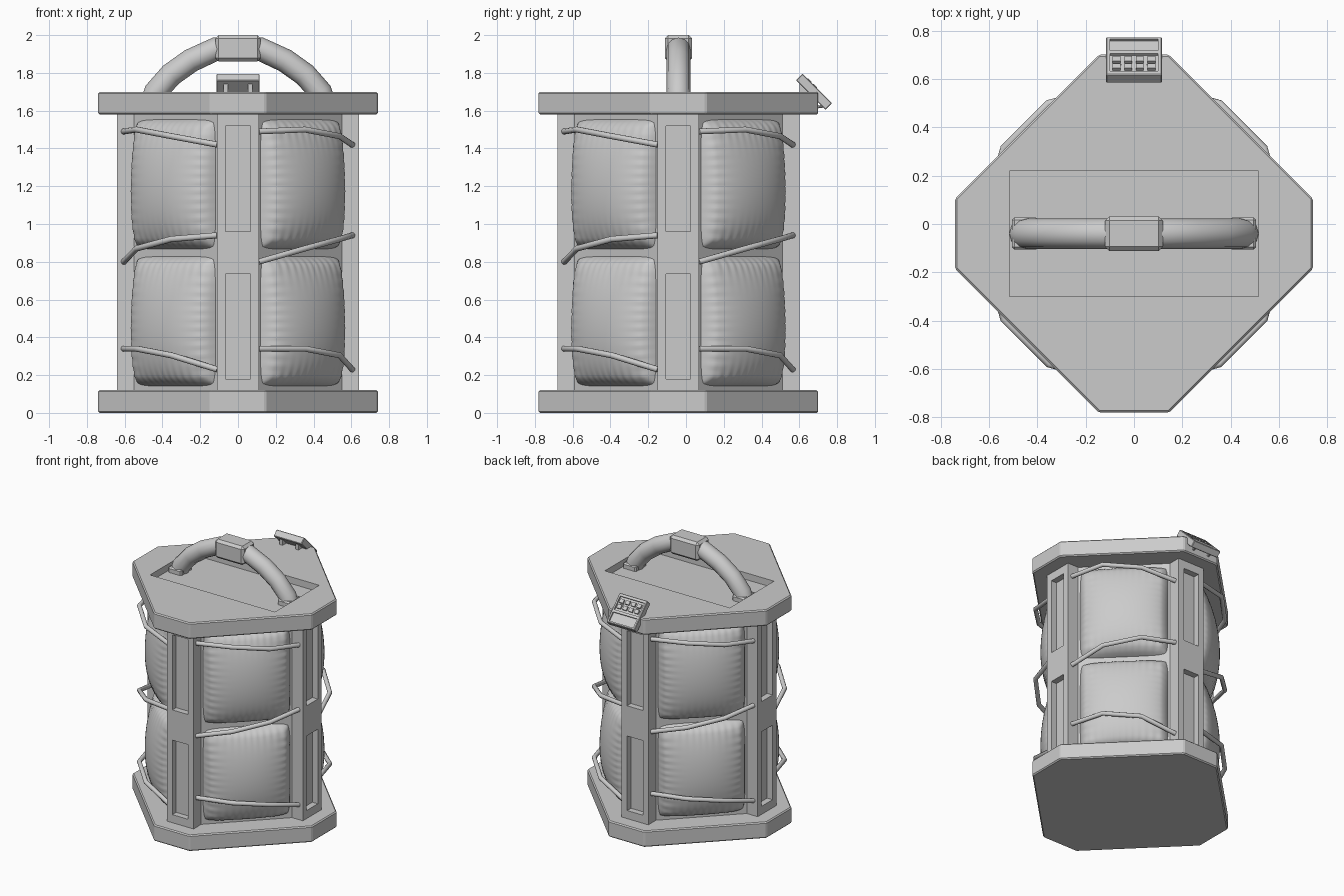
import bpy, bmesh
from math import radians, sin, pi
from mathutils import Matrix, Vector

if "Cube" in bpy.data.objects:
    bpy.data.objects.remove(bpy.data.objects["Cube"])

CY = -0.04  # body centre in y


def turn(deg):
    return Matrix.Translation((0, CY, 0)) @ Matrix.Rotation(radians(deg), 4, 'Z')


def finish(name, bm, mat=Matrix(), smooth=None, bevel=0, cuts=()):
    bmesh.ops.recalc_face_normals(bm, faces=bm.faces[:])
    me = bpy.data.meshes.new(name)
    bm.to_mesh(me)
    bm.free()
    ob = bpy.data.objects.new(name, me)
    bpy.context.collection.objects.link(ob)
    ob.matrix_world = mat
    bpy.ops.object.select_all(action='DESELECT')
    bpy.context.view_layer.objects.active = ob
    ob.select_set(True)
    if bevel:
        m = ob.modifiers.new("bevel", 'BEVEL')
        m.width, m.segments = bevel, 1
        bpy.ops.object.modifier_apply(modifier="bevel")
    for lo, hi in cuts:  # recesses cut in the part's own space
        c = box(name + "_cutter", lo, hi, mat)
        c.hide_render = True
        bpy.context.view_layer.objects.active = ob
        m = ob.modifiers.new("recess", 'BOOLEAN')
        m.operation, m.solver, m.object = 'DIFFERENCE', 'EXACT', c
        bpy.context.view_layer.update()
        bpy.ops.object.modifier_apply(modifier="recess")
        bpy.data.objects.remove(c)
    if smooth:
        bpy.ops.object.select_all(action='DESELECT')
        ob.select_set(True)
        bpy.ops.object.shade_smooth_by_angle(angle=radians(smooth))
    return ob


def box(name, lo, hi, mat=Matrix(), **kw):
    bm = bmesh.new()
    bmesh.ops.create_cube(bm, size=1)
    for v in bm.verts:
        v.co = Vector([(a + b) / 2 + c * (b - a) for a, b, c in zip(lo, hi, v.co)])
    return finish(name, bm, mat, **kw)


def octagon(name, r, c, z0, z1, **kw):
    bm = bmesh.new()
    pts = [(c, -r), (r, -c), (r, c), (c, r), (-c, r), (-r, c), (-r, -c), (-c, -r)]
    f = bm.faces.new([bm.verts.new((x, y, z0)) for x, y in pts])
    ext = bmesh.ops.extrude_face_region(bm, geom=[f])['geom']
    bmesh.ops.translate(bm, vec=(0, 0, z1 - z0),
                        verts=[g for g in ext if isinstance(g, bmesh.types.BMVert)])
    return finish(name, bm, turn(0), **kw)


def tube(name, paths, radius, mat, res=3):
    cu = bpy.data.curves.new(name, 'CURVE')
    cu.dimensions = '3D'
    cu.bevel_depth, cu.bevel_resolution, cu.use_fill_caps = radius, res, True
    for pts in paths:
        sp = cu.splines.new('POLY')
        sp.points.add(len(pts) - 1)
        for p, co in zip(sp.points, pts):
            p.co = (*co, 1)
    ob = bpy.data.objects.new(name, cu)
    bpy.context.collection.objects.link(ob)
    ob.matrix_world = mat
    bpy.ops.object.select_all(action='DESELECT')
    bpy.context.view_layer.objects.active = ob
    ob.select_set(True)
    bpy.ops.object.convert(target='MESH')
    bpy.ops.object.shade_smooth_by_angle(angle=radians(40))


def pillow(name, zc, mat):
    bm = bmesh.new()
    bmesh.ops.create_grid(bm, x_segments=56, y_segments=56, size=1)
    for p in bm.verts:
        u, v = p.co.x, p.co.y
        w = v + 0.13 * (1 - v * v)  # sag towards the bottom
        dome = max(0, (1 - u * u) * (1 - w * w)) ** 0.5
        fold = (sin(v * 13 * pi + 2 * sin(3 * v)) * abs(u) ** 5 * (1 - v ** 6)
                + sin(u * 12 * pi + 2 * sin(3 * u)) * abs(v) ** 5 * (1 - u ** 6))
        rim = min(1, 8 * (1 - max(abs(u), abs(v))))
        out = 0.46 + rim * (0.02 + 0.005 * fold) + 0.125 * dome
        p.co = (0.30 * u * (1 - 0.05 * v ** 8), -out,
                zc + 0.345 * v * (1 - 0.04 * u ** 8))
    finish(name, bm, mat, smooth=60)


# Base, core and lid
octagon("base_plate", 0.74, 0.145, 0, 0.12, bevel=0.008)
octagon("core", 0.55, 0.11, 0.1, 1.6)
octagon("lid_plate", 0.74, 0.145, 1.58, 1.70, bevel=0.008,
        cuts=[((-0.515, -0.26, 1.65), (0.515, 0.26, 1.8))])

# Cords on one side, as (along, outward, up)
cords = []
for heights in [(1.49, 1.50, 1.465, 1.42), (0.80, 0.87, 0.92, 0.94), (0.34, 0.34, 0.305, 0.23)]:
    cords.append([(s, -o, z) for s, o, z in
                  zip((-0.35, -0.13, 0.13, 0.35), (0.505, 0.63, 0.63, 0.505), heights)])

# Corner posts, pillows and cords, repeated around the body
for k in range(4):
    box(f"corner_post_{k}", (-0.11, -0.64, 0.1), (0.11, -0.45, 1.6), turn(90 * k),
        cuts=[((-0.065, -0.7, a), (0.065, -0.595, b)) for a, b in ((0.18, 0.735), (0.96, 1.52))])
    side = turn(90 * k + 45)
    pillow(f"lower_pillow_{k}", 0.485, side)
    pillow(f"upper_pillow_{k}", 1.21, side)
    tube(f"cords_{k}", cords, 0.016, side)

# Carrying handle with grip sleeve
half = [(-0.455, 1.64), (-0.435, 1.70), (-0.355, 1.79), (-0.25, 1.865), (-0.12, 1.925)]
arch = half + [(-x, z) for x, z in reversed(half)]
tube("handle", [[(x, 0, z) for x, z in arch]], 0.063, turn(0), res=4)
box("handle_grip", (-0.12, -0.072, 1.86), (0.12, 0.072, 2.0), turn(0), bevel=0.018)
for s in (-1, 1):
    box("handle_foot", (s * 0.45 - 0.055, -0.066, 1.64), (s * 0.45 + 0.055, 0.066, 1.69),
        turn(0), bevel=0.01)

# Tilted keypad on the back corner
tilt = Matrix.Translation((0, 0.678, 1.70)) @ Matrix.Rotation(radians(-45), 4, 'X')
box("keypad_body", (-0.115, -0.111, -0.025), (0.115, 0.111, 0.025), tilt, bevel=0.004,
    cuts=[((-0.1, 0.03, 0.013), (0.1, 0.098, 0.05)),
          ((-0.1, -0.09, 0.013), (0.1, 0.012, 0.05))])
for i in range(4):
    for j in range(2):
        x, y = -0.072 + 0.048 * i, -0.06 + 0.042 * j
        box("keypad_button", (x - 0.016, y - 0.014, 0.01), (x + 0.016, y + 0.014, 0.027), tilt)
for x in (-0.065, 0.065):
    box("keypad_bracket", (x - 0.013, 0.60, 1.69), (x + 0.013, 0.66, 1.74))
    tube("keypad_clip", [[(x, 0.64, 1.72), (x, 0.665, 1.655), (x, 0.70, 1.62), (x, 0.735, 1.625)]],
         0.008, Matrix(), res=2)
